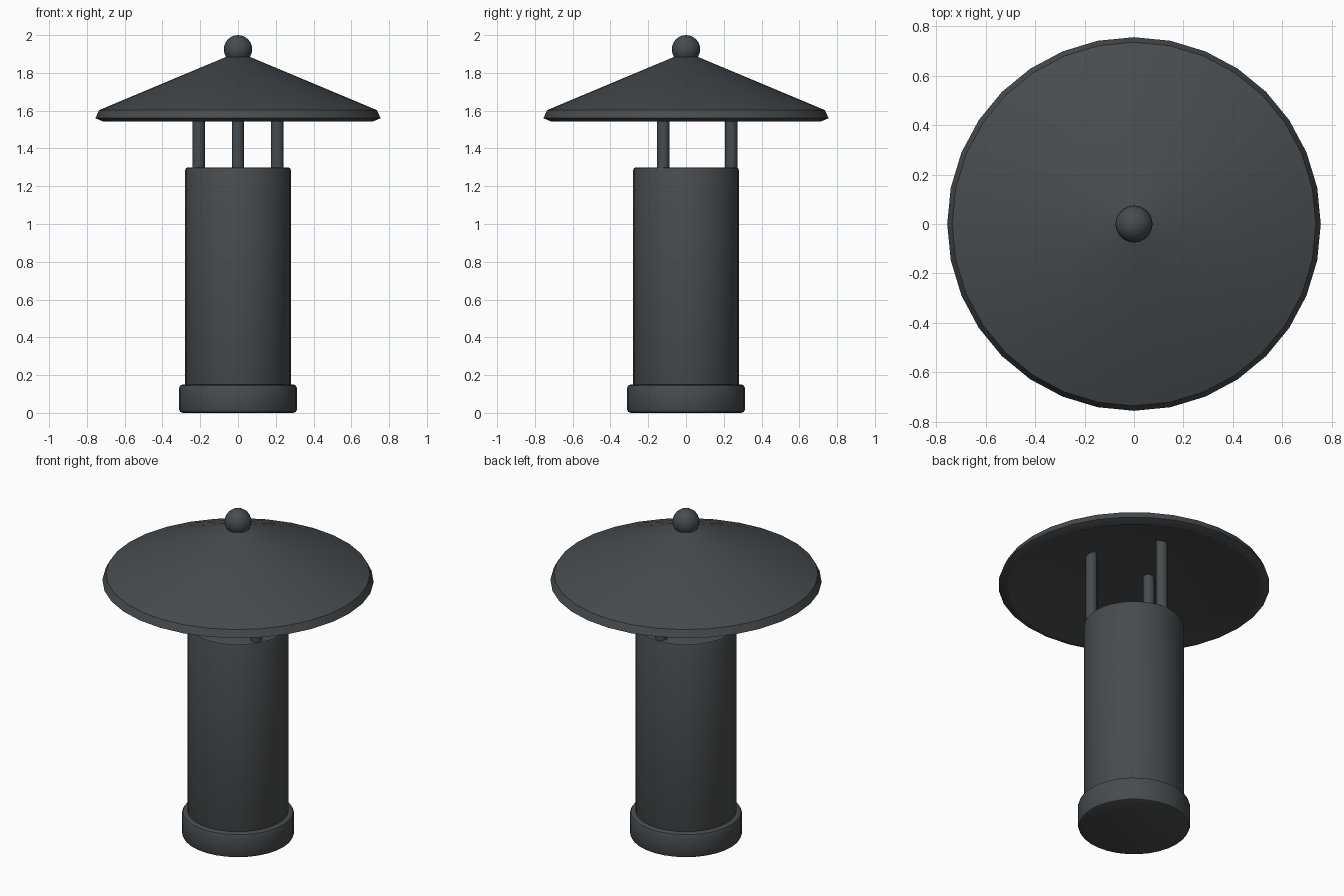
import bpy, math

if "Cube" in bpy.data.objects:
    bpy.data.objects.remove(bpy.data.objects["Cube"])

metal = bpy.data.materials.new("dark grey metal")
metal.diffuse_color = (0.062, 0.071, 0.077, 1)
metal.use_nodes = True
metal.node_tree.nodes["Principled BSDF"].inputs["Base Color"].default_value = metal.diffuse_color


def finish(ob, angle=35):
    ob.data.materials.clear()
    ob.data.materials.append(metal)
    bpy.ops.object.select_all(action='DESELECT')
    ob.select_set(True)
    bpy.context.view_layer.objects.active = ob
    bpy.ops.object.shade_smooth_by_angle(angle=math.radians(angle))
    return ob


def lathe(name, profile, n=32, loc=(0, 0)):
    """Revolve an (r, z) profile; r = 0 points become poles."""
    verts, rings, faces = [], [], []
    for r, z in profile:
        k = 1 if r == 0 else n
        rings.append([len(verts) + i for i in range(k)])
        for i in range(k):
            a = 2 * math.pi * i / n
            verts.append((loc[0] + r * math.cos(a), loc[1] + r * math.sin(a), z))
    for lo, hi in zip(rings, rings[1:]):
        for i in range(n):
            j = (i + 1) % n
            quad = [lo[i % len(lo)], lo[j % len(lo)], hi[j % len(hi)], hi[i % len(hi)]]
            faces.append(list(dict.fromkeys(quad)))
    me = bpy.data.meshes.new(name)
    me.from_pydata(verts, [], faces)
    me.update()
    ob = bpy.data.objects.new(name, me)
    bpy.context.collection.objects.link(ob)
    return finish(ob)


def bevelled(r, z0, z1, b):
    """Closed cylinder profile with rounded rims."""
    k = b * 0.3
    return [(0, z0), (r - b, z0), (r - k, z0 + k), (r, z0 + b),
            (r, z1 - b), (r - k, z1 - k), (r - b, z1), (0, z1)]


# base collar and main pipe
lathe("base_collar", bevelled(0.313, 0.0, 0.15, 0.02))
lathe("pipe_body", bevelled(0.28, 0.02, 1.30, 0.015))

# three posts carrying the cap
for i in range(3):
    a = math.radians(90 + 120 * i)
    lathe(f"post_{i + 1}", [(0, 1.27), (0.033, 1.27), (0.033, 1.76), (0, 1.76)],
          12, (0.24 * math.cos(a), 0.24 * math.sin(a)))

# hollow conical cap with a thick rim
lathe("cap", [(0, 1.825), (0.70, 1.543), (0.715, 1.543), (0.755, 1.56),
              (0.735, 1.603), (0.05, 1.89), (0, 1.89)])

# ball finial
bpy.ops.mesh.primitive_uv_sphere_add(segments=20, ring_count=12, radius=0.075,
                                     location=(0, 0, 1.925))
ball = bpy.context.object
ball.name = "finial"
finish(ball)
